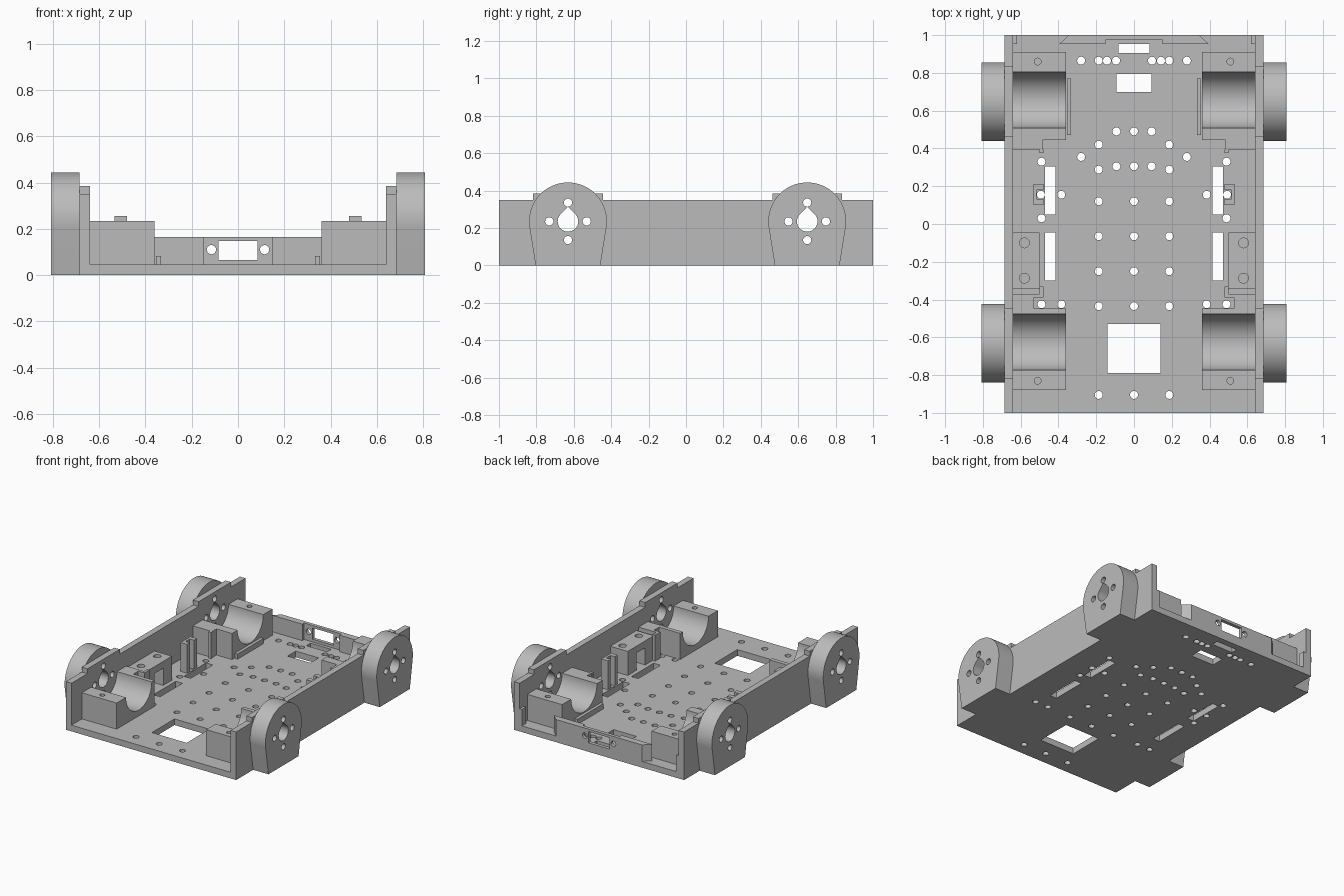
import bpy, bmesh, math
from mathutils import Vector

if "Cube" in bpy.data.objects:
    bpy.data.objects.remove(bpy.data.objects["Cube"], do_unlink=True)

grey = bpy.data.materials.new("plain grey")
grey.use_nodes = True
grey.diffuse_color = (0.5, 0.5, 0.5, 1)
grey.node_tree.nodes["Principled BSDF"].inputs["Base Color"].default_value = (0.5, 0.5, 0.5, 1)

AXES = {"x": lambda a, b, d: (d, a, b), "y": lambda a, b, d: (a, d, b), "z": lambda a, b, d: (a, b, d)}


def prism(bm, outline, lo, hi, axis):
    """Extrude a closed outline from lo to hi along an axis."""
    place = AXES[axis]
    face = bm.faces.new([bm.verts.new(place(a, b, lo)) for a, b in outline])
    grown = bmesh.ops.extrude_face_region(bm, geom=[face])["geom"]
    verts = [v for v in grown if isinstance(v, bmesh.types.BMVert)]
    bmesh.ops.translate(bm, verts=verts, vec=Vector(place(0, 0, hi - lo)))


def rect(a0, a1, b0, b1):
    return [(a0, b0), (a1, b0), (a1, b1), (a0, b1)]


def arc(a, b, r, start=0, end=360, n=24):
    closed = end - start == 360
    steps = n if closed else n + 1
    angles = [math.radians(start + (end - start) * i / n) for i in range(steps)]
    return [(a + r * math.cos(t), b + r * math.sin(t)) for t in angles]


def make(name, prisms):
    bm = bmesh.new()
    for p in prisms:
        prism(bm, *p)
    bmesh.ops.recalc_face_normals(bm, faces=bm.faces)
    mesh = bpy.data.meshes.new(name)
    bm.to_mesh(mesh)
    bm.free()
    ob = bpy.data.objects.new(name, mesh)
    bpy.context.collection.objects.link(ob)
    return ob


def part(name, prisms, cuts=(), mirror=False):
    """Solid part with optional cut-outs, repeated on the other side if asked."""
    ob = make(name, prisms)
    ob.data.materials.append(grey)
    bpy.ops.object.select_all(action="DESELECT")
    bpy.context.view_layer.objects.active = ob
    ob.select_set(True)
    if cuts:
        cutter = make(name + "_cutter", cuts)
        cutter.hide_render = True
        mod = ob.modifiers.new("cut", "BOOLEAN")
        mod.operation, mod.solver, mod.object = "DIFFERENCE", "EXACT", cutter
        bpy.ops.object.modifier_apply(modifier=mod.name)
        bpy.data.objects.remove(cutter, do_unlink=True)
    if mirror:
        mod = ob.modifiers.new("mirror", "MIRROR")
        mod.use_mirror_merge = False
        bpy.ops.object.modifier_apply(modifier=mod.name)
    bpy.ops.object.shade_smooth_by_angle(angle=math.radians(30))
    return ob


FLOOR, WALL_IN, WALL_OUT = 0.045, 0.64, 0.685
AXLE_Z = 0.235
AXLES = {"front": -0.631, "rear": 0.648}

# Floor plate with bolt holes, slots and cable openings
hole_rows = {
    0.865: (0.28, 0.187, 0.143, 0.095), 0.49: (0, 0.093), 0.42: (0.187,), 0.355: (0.28,),
    0.305: (0, 0.093), 0.288: (0.187,), 0.155: (0.385, 0.493), 0.12: (0, 0.187),
    -0.065: (0, 0.187), -0.25: (0, 0.187), -0.435: (0, 0.187), -0.425: (0.385, 0.49),
    -0.905: (0, 0.187), 0.33: (0.49,), 0.03: (0.49,),
}
openings = [rect(-0.092, 0.092, 0.7, 0.795), rect(-0.14, 0.14, -0.79, -0.53),
            rect(-0.083, 0.083, 0.905, 0.952)]
for y, xs in hole_rows.items():
    for x in xs:
        for s in ((1, -1) if x else (1,)):
            openings.append(arc(s * x, y, 0.021, n=20))
for y0, y1 in ((0.05, 0.305), (-0.3, -0.045)):
    openings += [rect(0.416, 0.47, y0, y1), rect(-0.47, -0.416, y0, y1)]
part("floor_plate", [(rect(-WALL_OUT, WALL_OUT, -1, 1), 0, FLOOR, "z")],
     [(o, -0.1, 0.1, "z") for o in openings])


# Axle opening: teardrop and four screw holes
def axle_cuts(y):
    drop = arc(y, AXLE_Z, 0.055, 135, 405) + [(y, AXLE_Z + 0.078)]
    holes = [arc(y + dy, AXLE_Z + dz, 0.022, n=20)
             for dy, dz in ((0.1, 0), (-0.1, 0), (0, 0.1), (0, -0.1))]
    return [(o, 0.6, 0.9, "x") for o in [drop] + holes]


# Side walls with raised sections beside the wheels
wall = [(-1, 0), (1, 0), (1, 0.35)]
for y in (AXLES["rear"], AXLES["front"]):
    wall += [(y + 0.186, 0.35), (y + 0.186, 0.385), (y - 0.186, 0.385), (y - 0.186, 0.35)]
wall.append((-1, 0.35))
part("side_walls", [(wall, WALL_IN, WALL_OUT, "x")],
     axle_cuts(AXLES["front"]) + axle_cuts(AXLES["rear"]), mirror=True)

# Wheel hub housings
for end, y in AXLES.items():
    outline = [(y + 0.173, 0)] + arc(y, AXLE_Z, 0.208, -9, 189, 48) + [(y - 0.173, 0)]
    part(end + "_hub_housings", [(outline, WALL_OUT, 0.808, "x")], axle_cuts(y), mirror=True)


# Motor cradles with a half-round seat
def cradle(name, y, y0, y1, screws):
    seat = arc(y, AXLE_Z, 0.148, 360, 180, 32)
    outline = [(y0, FLOOR), (y1, FLOOR), (y1, AXLE_Z)] + seat + [(y0, AXLE_Z)]
    cuts = [(arc(0.51, s, 0.018, n=16), 0.12, 0.3, "z") for s in screws]
    part(name, [(outline, 0.36, WALL_IN, "x")], cuts, mirror=True)


cradle("front_motor_cradles", -0.625, -0.88, -0.447, (-0.83,))
cradle("rear_motor_cradles", 0.657, 0.445, 0.91, (0.86,))

# Blocks and small tabs beside the cradles
part("front_cradle_blocks", [(rect(0.53, WALL_IN, -0.447, -0.37), FLOOR, AXLE_Z, "z"),
                             (rect(0.48, 0.5, -0.39, -0.33), FLOOR, AXLE_Z, "z"),
                             (rect(0.5, 0.53, -0.39, -0.37), FLOOR, AXLE_Z, "z")], mirror=True)
part("rear_cradle_blocks", [(rect(0.485, WALL_IN, 0.395, 0.445), FLOOR, AXLE_Z, "z"),
                            (rect(0.48, 0.5, 0.375, 0.395), FLOOR, AXLE_Z, "z")], mirror=True)

# Mounting shelves on two feet
shelf = [(-0.345, FLOOR), (-0.245, FLOOR), (-0.245, 0.17), (-0.145, 0.17),
         (-0.145, FLOOR), (-0.045, FLOOR), (-0.045, 0.22), (-0.345, 0.22)]
part("side_shelves", [(shelf, 0.5, WALL_IN, "x")],
     [(arc(0.58, y, 0.026), 0.12, 0.3, "z") for y in (-0.1, -0.287)], mirror=True)

# Slotted posts
part("slotted_posts", [(rect(0.48, 0.533, 0.1, 0.213), FLOOR, 0.255, "z")],
     [(rect(0.46, 0.515, 0.133, 0.18), 0, 0.4, "z")], mirror=True)

# Low guide ribs
part("guide_ribs", [(rect(0.333, 0.355, 0.47, 0.77), FLOOR, 0.083, "z")], mirror=True)

# Rear panel with slanted ends, thin centre and connector openings
panel = [(-0.345, 1), (-0.395, 0.953), (-0.15, 0.953), (-0.15, 0.975),
         (0.15, 0.975), (0.15, 0.953), (0.395, 0.953), (0.345, 1)]
part("rear_panel", [(panel, FLOOR, 0.165, "z")],
     [(rect(-0.085, 0.085, 0.065, 0.147), 0.9, 1.1, "y")] +
     [(arc(x, 0.11, 0.02, n=20), 0.9, 1.1, "y") for x in (-0.115, 0.115)])

# Short returns at the rear ends of the walls
part("rear_wall_returns", [(rect(0.62, WALL_IN, 0.953, 1), FLOOR, 0.165, "z")], mirror=True)
